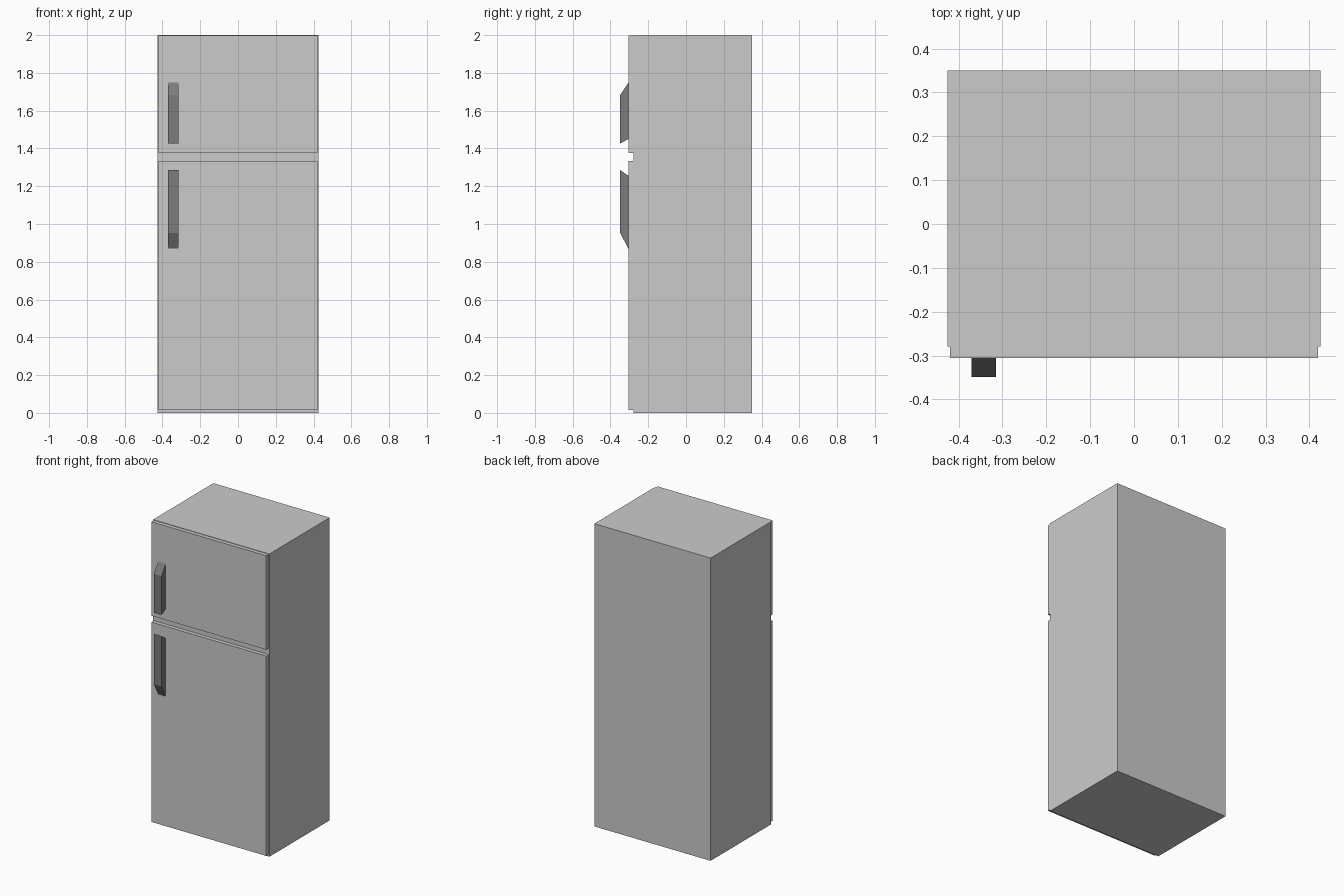
import bpy
import bmesh

if "Cube" in bpy.data.objects:
    bpy.data.objects.remove(bpy.data.objects["Cube"])


def prism(name, profile, x0, x1, mat=None):
    """Extrude a closed (y, z) side profile from x0 to x1."""
    bm = bmesh.new()
    face = bm.faces.new([bm.verts.new((x0, y, z)) for y, z in profile])
    ext = bmesh.ops.extrude_face_region(bm, geom=[face])
    verts = [g for g in ext["geom"] if isinstance(g, bmesh.types.BMVert)]
    bmesh.ops.translate(bm, verts=verts, vec=(x1 - x0, 0, 0))
    bmesh.ops.recalc_face_normals(bm, faces=bm.faces)
    mesh = bpy.data.meshes.new(name)
    bm.to_mesh(mesh)
    bm.free()
    obj = bpy.data.objects.new(name, mesh)
    bpy.context.collection.objects.link(obj)
    if mat:
        mesh.materials.append(mat)
    return obj


def box(name, x, y0, y1, z0, z1):
    return prism(name, [(y0, z0), (y1, z0), (y1, z1), (y0, z1)], -x, x)


BACK, SEAM, FRONT, GRIP = 0.35, -0.279, -0.305, -0.349

# Cabinet and the two doors, slightly inset from its edges
box("cabinet", 0.425, SEAM, BACK, 0, 2)
box("fridge_door", 0.42, FRONT, SEAM, 0.014, 1.334)
box("freezer_door", 0.42, FRONT, SEAM, 1.376, 1.997)

# Dark handles with sloped ends
dark = bpy.data.materials.new("dark_plastic")
dark.diffuse_color = (0.2, 0.2, 0.2, 1)
dark.use_nodes = True
dark.node_tree.nodes["Principled BSDF"].inputs["Base Color"].default_value = dark.diffuse_color
for name, near, near_grip, far_grip, far in (
        ("freezer_handle", 1.45, 1.426, 1.682, 1.748),
        ("fridge_handle", 1.255, 1.286, 0.953, 0.87)):
    prism(name, [(FRONT, near), (GRIP, near_grip), (GRIP, far_grip), (FRONT, far)],
          -0.37, -0.315, dark)
